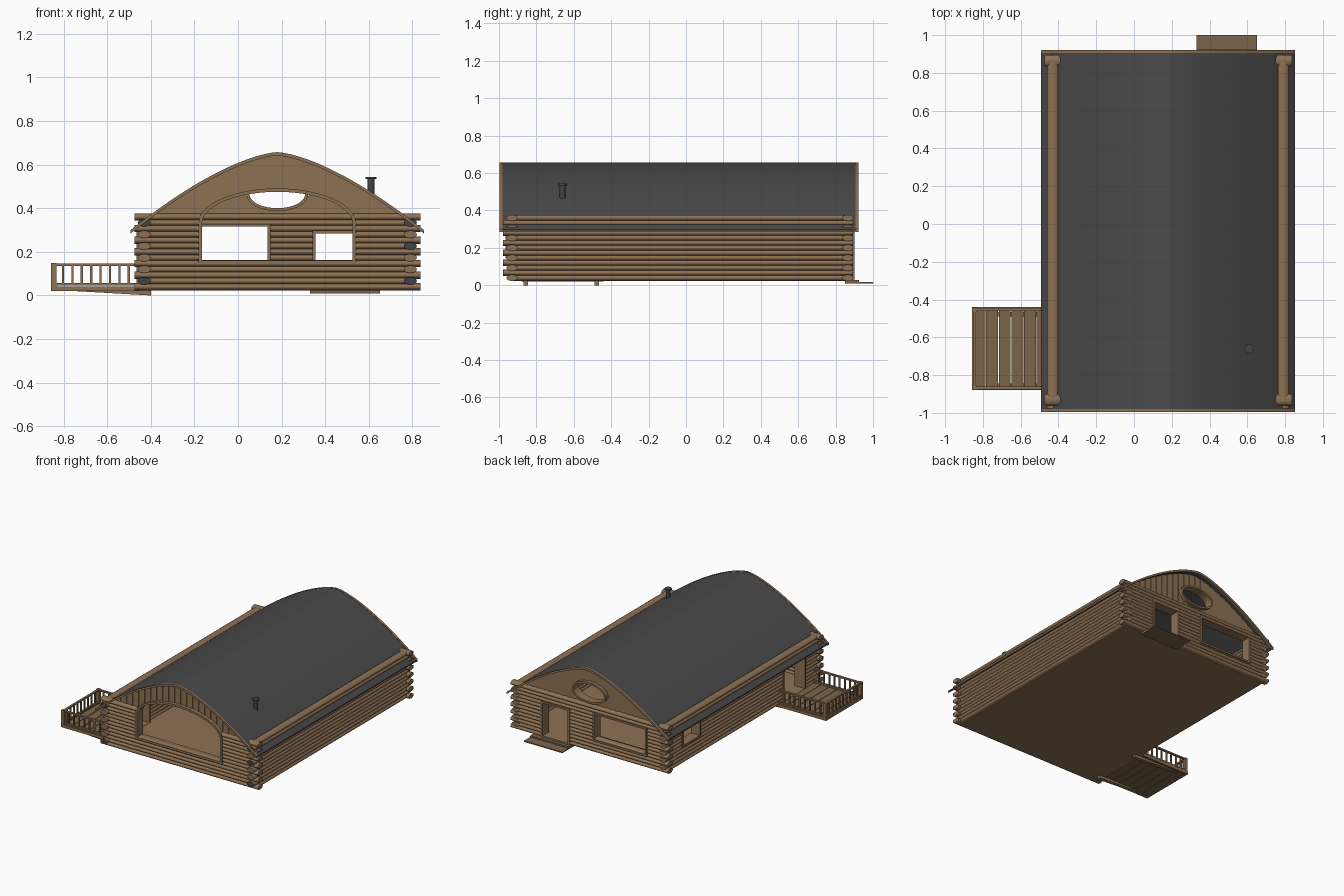
import bpy, bmesh, math

if "Cube" in bpy.data.objects:
    bpy.data.objects.remove(bpy.data.objects["Cube"])

def mat(name, c):
    m = bpy.data.materials.new(name)
    m.diffuse_color = (*c, 1)
    m.use_nodes = True
    m.node_tree.nodes["Principled BSDF"].inputs["Base Color"].default_value = m.diffuse_color
    return m

WOOD = mat("log brown", (0.27, 0.165, 0.088))
BOARD = mat("deck brown", (0.20, 0.13, 0.07))
ROOF = mat("roof grey", (0.068, 0.068, 0.068))
DARK = mat("dark log end", (0.05, 0.058, 0.066))
CX = 0.18                       # ridge position

def finish(name, bm, mats, smooth=False):
    bmesh.ops.recalc_face_normals(bm, faces=bm.faces)
    me = bpy.data.meshes.new(name)
    bm.to_mesh(me)
    bm.free()
    for m in mats:
        me.materials.append(m)
    o = bpy.data.objects.new(name, me)
    bpy.context.collection.objects.link(o)
    if smooth:
        bpy.ops.object.select_all(action='DESELECT')
        o.select_set(True)
        bpy.context.view_layer.objects.active = o
        bpy.ops.object.shade_smooth_by_angle(angle=math.radians(45))
    return o

def prism(bm, pts, a0, a1, axis='y'):
    """Extrude a (u, z) polygon along an axis; returns the two caps."""
    P = (lambda u, z, a: (u, a, z)) if axis == 'y' else (lambda u, z, a: (a, u, z))
    A = [bm.verts.new(P(u, z, a0)) for u, z in pts]
    B = [bm.verts.new(P(u, z, a1)) for u, z in pts]
    n = len(pts)
    for i in range(n):
        j = (i + 1) % n
        bm.faces.new((A[i], A[j], B[j], B[i]))
    return bm.faces.new(A), bm.faces.new(B)

def ring(name, inner, outer, a0, a1, axis='y'):
    """Closed frame between two matching (u, z) loops."""
    bm = bmesh.new()
    P = (lambda u, z, a: (u, a, z)) if axis == 'y' else (lambda u, z, a: (a, u, z))
    L = [[bm.verts.new(P(u, z, a)) for u, z in lp]
         for lp, a in ((inner, a0), (outer, a0), (outer, a1), (inner, a1))]
    n = len(inner)
    for k in range(4):
        p, q = L[k], L[(k + 1) % 4]
        for i in range(n):
            j = (i + 1) % n
            bm.faces.new((p[i], p[j], q[j], q[i]))
    return finish(name, bm, [WOOD])

def box(bm, x0, x1, y0, y1, z0, z1):
    prism(bm, [(x0, z0), (x1, z0), (x1, z1), (x0, z1)], y0, y1)

def rect(u0, u1, z0, z1, w=0):
    return [(u0 - w, z0 - w), (u1 + w, z0 - w), (u1 + w, z1 + w), (u0 - w, z1 + w)]

def roof_z(x):
    return 0.655 - 0.648 * abs(x - CX) ** 1.5

# ---- log walls: rows alternate between long (crossing) and short logs
def log_wall(name, axis, centre, lo, hi, short_lo, short_hi, long_parity, holes, dark=()):
    bm = bmesh.new()
    for k in range(13):
        z = 0.36 - k * 0.0267
        segs = [(lo, hi) if k % 2 == long_parity else (short_lo, short_hi)]
        for u0, u1, z0, z1 in holes:
            if z0 < z < z1:
                segs = [s for a, b in segs for s in ((a, min(b, u0)), (max(a, u1), b)) if s[1] > s[0]]
        ell = [(centre + 0.03 * math.cos(t * math.tau / 14), z + 0.0172 * math.sin(t * math.tau / 14))
               for t in range(14)]
        for a, b in segs:
            caps = prism(bm, ell, a, b, 'y' if axis == 'y' else 'x')
            if k in dark and a == lo:
                caps[0].material_index = 1
    finish(name, bm, [WOOD, DARK], True)

FY, BY, LX, RX = -0.93, 0.865, -0.43, 0.79
log_wall("front_log_wall", 'x', FY, -0.475, 0.837, LX, RX, 0, [(-0.17, 0.53, 0.15, 0.5)])
log_wall("back_log_wall", 'x', BY, -0.475, 0.837, LX, RX, 0,
         [(-0.30, 0.14, 0.12, 0.32), (0.35, 0.57, 0.03, 0.29)])
log_wall("left_log_wall", 'y', LX, -0.978, 0.892, FY, BY, 1,
         [(0.49, 0.70, 0.16, 0.28), (-0.76, -0.50, 0.03, 0.29)], (1, 11))
log_wall("right_log_wall", 'y', RX, -0.978, 0.892, FY, BY, 1, [], (1, 5, 11))

# ---- window and door frames
def arch(w):
    hw = 0.345 + w
    pts = [(CX + hw, 0.16 - w)]
    pts += [(CX + hw * math.cos(t * math.pi / 28), 0.33 + (0.145 + w) * math.sin(t * math.pi / 28))
            for t in range(29)]
    return pts + [(CX - hw, 0.16 - w)]

def oval(w):
    return [(CX + (0.128 + w) * math.cos(t * math.tau / 32), 0.465 + (0.065 + w) * math.sin(t * math.tau / 32))
            for t in range(32)]

ring("front_arch_frame", arch(0), arch(0.016), -0.965, -0.895)
ring("back_oval_frame", oval(0), oval(0.014), 0.835, 0.90)
for nm, r, a0, a1, ax in (("back_window_frame", (-0.29, 0.135, 0.125, 0.315), 0.825, 0.90, 'y'),
                          ("back_door_frame", (0.355, 0.565, 0.04, 0.285), 0.825, 0.90, 'y'),
                          ("left_window_frame", (0.50, 0.69, 0.165, 0.275), -0.465, -0.39, 'x'),
                          ("left_door_frame", (-0.75, -0.51, 0.04, 0.285), -0.465, -0.38, 'x')):
    ring(nm, rect(*r), rect(*r, 0.013), a0, a1, ax)

# ---- gables of vertical planks following the roof
def ell(x, hw, h):
    return h * math.sqrt(max(0, 1 - ((x - CX) / hw) ** 2))

def gable(name, y, front):
    bm = bmesh.new()
    n, x0 = 46, CX - 0.575
    w = 1.15 / n
    for i in range(n):
        a, b = x0 + i * w, x0 + (i + 1) * w
        d = 0.006 if i % 2 else 0.010
        ta, tb = (max(0.366, roof_z(x) - 0.008) for x in (a, b))
        def piece(z0a, z0b, z1a, z1b):
            prism(bm, [(a, z0a), (b, z0b), (b, z1b), (a, z1a)], y - d, y + d)
        if front:
            piece(*(max(0.36, 0.33 + ell(x, 0.355, 0.155)) for x in (a, b)), ta, tb)
        else:
            ea, eb = ell(a, 0.135, 0.072), ell(b, 0.135, 0.072)
            if ea + eb > 0:
                piece(0.36, 0.36, 0.465 - ea, 0.465 - eb)
                piece(0.465 + ea, 0.465 + eb, ta, tb)
            else:
                piece(0.36, 0.36, ta, tb)
    finish(name, bm, [WOOD])

gable("front_gable_planks", FY, True)
gable("back_gable_planks", BY, False)

# ---- curved roof and wooden edge trims
def roof_strip(name, y0, y1, up, down, m):
    bm = bmesh.new()
    xs = [CX - 0.672 + 1.344 * i / 48 for i in range(49)]
    rows = [[bm.verts.new((x, y, roof_z(x) + dz)) for x in xs]
            for y, dz in ((y0, up), (y1, up), (y1, -down), (y0, -down))]
    for k in range(4):
        p, q = rows[k], rows[(k + 1) % 4]
        for i in range(48):
            bm.faces.new((p[i], p[i + 1], q[i + 1], q[i]))
    for e in (0, 48):
        bm.faces.new([r[e] for r in rows])
    finish(name, bm, [m], True)

roof_strip("roof", -0.982, 0.907, 0, 0.010, ROOF)
roof_strip("front_roof_trim", -0.996, -0.98, 0.002, 0.014, WOOD)
roof_strip("back_roof_trim", 0.905, 0.921, 0.002, 0.014, WOOD)

# ---- stove pipe
bm = bmesh.new()
for r, z0, z1 in ((0.016, 0.44, 0.535), (0.025, 0.533, 0.543)):
    circ = [(0.61 + r * math.cos(t * math.tau / 16), -0.66 + r * math.sin(t * math.tau / 16)) for t in range(16)]
    A = [bm.verts.new((x, y, z0)) for x, y in circ]
    B = [bm.verts.new((x, y, z1)) for x, y in circ]
    for i in range(16):
        bm.faces.new((A[i - 1], A[i], B[i], B[i - 1]))
    bm.faces.new(A)
    bm.faces.new(B)
finish("stove_pipe", bm, [DARK], True)

# ---- floor and back steps
bm = bmesh.new()
box(bm, -0.43, 0.79, -0.93, 0.865, 0.022, 0.038)
finish("floor", bm, [WOOD])
bm = bmesh.new()
box(bm, 0.33, 0.65, 0.85, 1.0, 0.010, 0.018)
box(bm, 0.33, 0.65, 0.85, 0.925, 0.018, 0.028)
finish("back_step", bm, [BOARD])

# ---- side deck: boards, rim, sloping bearers
bm = bmesh.new()
for i in range(6):
    x = -0.85 + i * 0.067
    box(bm, x, x + 0.063, -0.87, -0.45, 0.026, 0.038)
finish("deck_boards", bm, [BOARD])
bm = bmesh.new()
for y in (-0.88, -0.455):
    box(bm, -0.858, -0.45, y, y + 0.015, 0.02, 0.041)
box(bm, -0.858, -0.843, -0.87, -0.45, 0.02, 0.041)
for y in (-0.87, -0.49):
    prism(bm, [(-0.75, 0.02), (-0.40, 0.0), (-0.40, 0.024), (-0.75, 0.027)], y, y + 0.025)
finish("deck_frame", bm, [WOOD])

# ---- deck railing on three sides
bm = bmesh.new()
for y in (-0.867, -0.453):
    box(bm, -0.857, -0.833, y - 0.012, y + 0.012, 0.038, 0.148)
    for z in (0.046, 0.136):
        box(bm, -0.85, -0.455, y - 0.008, y + 0.008, z, z + 0.010)
    for i in range(1, 9):
        x = -0.845 + i * 0.043
        box(bm, x - 0.005, x + 0.005, y - 0.005, y + 0.005, 0.05, 0.14)
for z in (0.046, 0.136):
    box(bm, -0.853, -0.837, -0.867, -0.453, z, z + 0.010)
for i in range(1, 10):
    y = -0.867 + i * 0.0414
    box(bm, -0.85, -0.84, y - 0.005, y + 0.005, 0.05, 0.14)
finish("deck_railing", bm, [WOOD])
